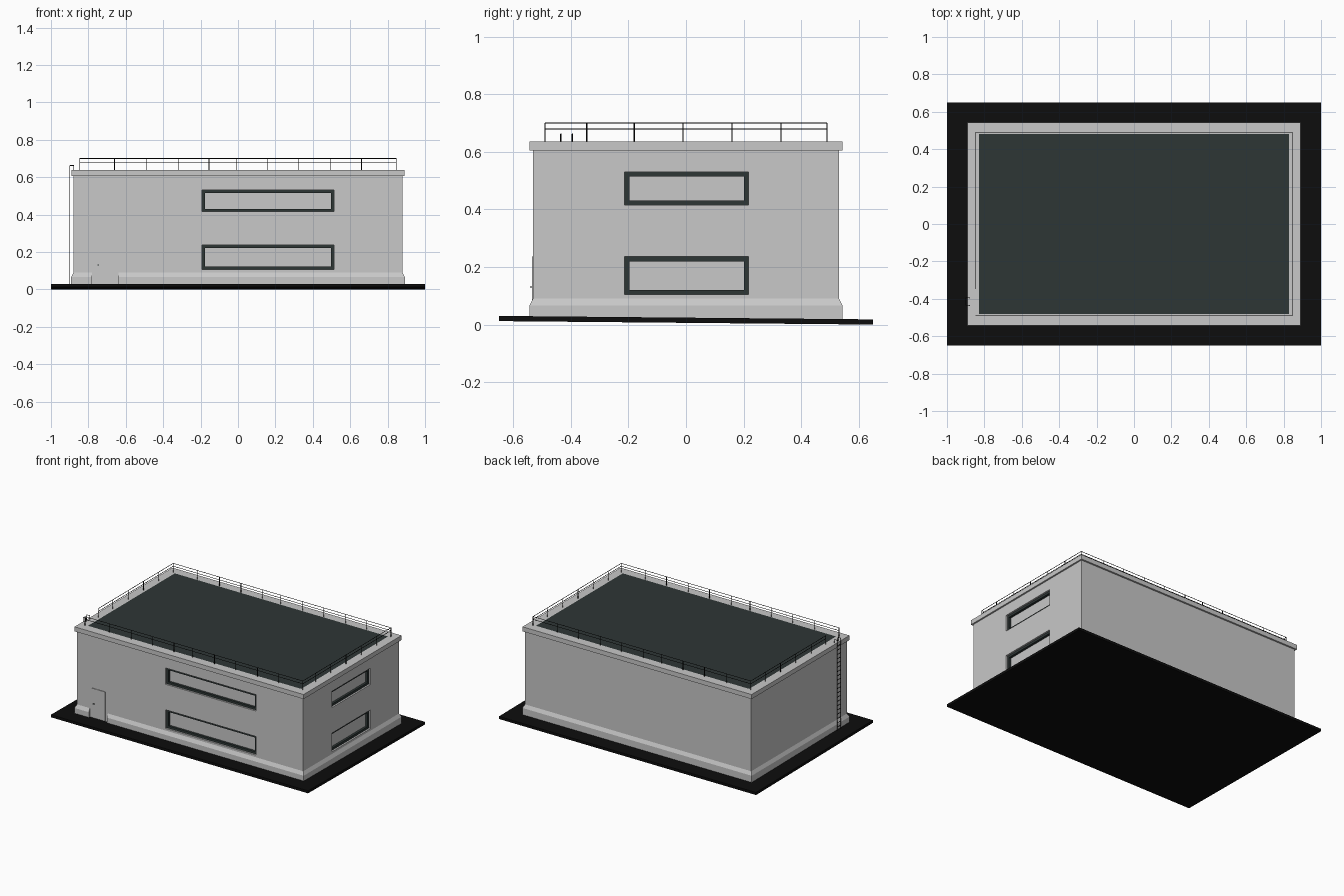
import bpy, bmesh, math
from mathutils import Vector, Matrix

if "Cube" in bpy.data.objects:
    bpy.data.objects.remove(bpy.data.objects["Cube"])


def material(name, rgb):
    m = bpy.data.materials.new(name)
    m.diffuse_color = (*rgb, 1)
    m.use_nodes = True
    m.node_tree.nodes["Principled BSDF"].inputs["Base Color"].default_value = m.diffuse_color
    return m


GREY = material("pale_concrete", (0.58, 0.58, 0.58))
DARK = material("dark_slate", (0.027, 0.037, 0.036))
BLACK = material("black_asphalt", (0.004, 0.004, 0.004))

WX, WY = 0.88, 0.532          # wall half sizes
CX, CY = 0.891, 0.544         # cornice and plinth half sizes


def finish(name, bm, *mats):
    bmesh.ops.recalc_face_normals(bm, faces=bm.faces)
    me = bpy.data.meshes.new(name)
    bm.to_mesh(me)
    bm.free()
    for m in mats:
        me.materials.append(m)
    ob = bpy.data.objects.new(name, me)
    bpy.context.collection.objects.link(ob)
    return ob


def add_box(bm, lo, hi):
    lo, hi = Vector(lo), Vector(hi)
    mat = Matrix.Translation((lo + hi) / 2) @ Matrix.Diagonal((*(hi - lo), 1))
    bmesh.ops.create_cube(bm, size=1, matrix=mat)


def box(name, lo, hi, *mats):
    bm = bmesh.new()
    add_box(bm, lo, hi)
    return finish(name, bm, *mats)


def add_bar(bm, a, b, r=0.002):
    a, b = Vector(a), Vector(b)
    d = b - a
    rot = d.to_track_quat('Z', 'Y').to_matrix().to_4x4()
    bmesh.ops.create_cone(bm, cap_ends=True, segments=6, radius1=r, radius2=r,
                          depth=d.length, matrix=Matrix.Translation((a + b) / 2) @ rot)


# Gently sloping ground slab
slab = box("ground_slab", (-1, -0.65, -0.009), (1, 0.65, 0.009), BLACK)
slab.location.z = 0.015
slab.rotation_euler.x = -math.atan(0.012 / 1.3)

# Walls, with window openings cut into front and right sides
walls = box("walls", (-WX, -WY, 0.015), (WX, WY, 0.606), GREY)
DEPTH = 0.032


def place(side, u, d, z):
    """Point on a facade: u along it, d inwards, z up."""
    return (u, -WY + d, z) if side == "front" else (WX - d, u, z)


def facade_box(bm, side, u0, u1, d0, d1, z0, z1):
    a, b = place(side, u0, d0, z0), place(side, u1, d1, z1)
    add_box(bm, [min(p) for p in zip(a, b)], [max(p) for p in zip(a, b)])


windows = [(s, u0, u1, z0, z1)
           for s, u0, u1 in (("front", -0.192, 0.512), ("right", -0.213, 0.217))
           for z0, z1 in ((0.105, 0.236), (0.415, 0.53))]

bm = bmesh.new()
for s, u0, u1, z0, z1 in windows:
    facade_box(bm, s, u0, u1, -0.05, DEPTH, z0, z1)
cutter = finish("window_cutter", bm, GREY)
cutter.hide_render = True
mod = walls.modifiers.new("openings", 'BOOLEAN')
mod.operation = 'DIFFERENCE'
mod.solver = 'EXACT'
mod.object = cutter
bpy.context.view_layer.objects.active = walls
bpy.ops.object.modifier_apply(modifier="openings")
bpy.data.objects.remove(cutter)

# Dark frames around pale panes, set back in the openings
frames = bmesh.new()
panes = bmesh.new()
F = 0.016
for s, u0, u1, z0, z1 in windows:
    for a, b, c, d in ((u0, u1, z0, z0 + F), (u0, u1, z1 - F, z1),
                       (u0, u0 + F, z0 + F, z1 - F), (u1 - F, u1, z0 + F, z1 - F)):
        facade_box(frames, s, a, b, 0.012, DEPTH, c, d)
    facade_box(panes, s, u0 + F, u1 - F, 0.028, DEPTH, z0 + F, z1 - F)
finish("window_frames", frames, DARK)
finish("window_panes", panes, GREY)

# Plinth: bevelled skirting swept round the walls, interrupted at the door
profile = [(0, 0.015), (0.012, 0.015), (0.012, 0.066), (0, 0.09)]
path = [(-0.64, -WY, 0, -1), (WX, -WY, 1, -1), (WX, WY, 1, 1),
        (-WX, WY, -1, 1), (-WX, -WY, -1, -1), (-0.78, -WY, 0, -1)]
bm = bmesh.new()
rings = [[bm.verts.new((x + nx * o, y + ny * o, z)) for o, z in profile]
         for x, y, nx, ny in path]
for r, q in zip(rings, rings[1:]):
    for i in range(4):
        j = (i + 1) % 4
        bm.faces.new((r[i], q[i], q[j], r[j]))
bm.faces.new(rings[0])
bm.faces.new(rings[-1])
finish("plinth", bm, GREY)

# Cornice with dark roof covering inset in its top
bm = bmesh.new()
add_box(bm, (-CX, -CY, 0.605), (CX, CY, 0.637))
bm.normal_update()
top = [f for f in bm.faces if f.normal.z > 0.9]
bmesh.ops.inset_region(bm, faces=top, thickness=0.087)
for f in top:
    f.material_index = 1
finish("cornice_and_roof", bm, GREY, DARK)

# Door and handle
box("door", (-0.762, -WY - 0.004, 0.033), (-0.658, -WY + 0.01, 0.237), GREY)
box("door_handle", (-0.752, -WY - 0.01, 0.128), (-0.742, -WY, 0.133), DARK)

# Roof railing: posts plus two rails, with a gap at the ladder
RX, RY, Z0, Z1, Z2 = 0.847, 0.49, 0.635, 0.68, 0.70
post_x = [-RX, -0.66, -0.487, -0.32, -0.155, -0.01, 0.16, 0.325, 0.495, 0.66, RX]
post_y = [-0.345, -0.18, -0.01, 0.16, 0.33]
bm = bmesh.new()
spots = [(x, y) for x in post_x for y in (-RY, RY)]
spots += [(x, y) for x in (-RX, RX) for y in post_y]
for x, y in spots:
    add_bar(bm, (x, y, Z0), (x, y, Z2))
corners = [(-RX, -RY), (RX, -RY), (RX, RY), (-RX, RY), (-RX, -0.345)]
for z in (Z1, Z2):
    for a, b in zip(corners, corners[1:]):
        add_bar(bm, (*a, z), (*b, z), 0.0018)
finish("roof_railing", bm, BLACK)

# Ladder on the left side, its rails hooking over the cornice
LX = -0.899
bm = bmesh.new()
for y in (-0.435, -0.395):
    pts = [(LX, y, 0.025), (LX, y, 0.662), (-0.878, y, 0.662), (-0.878, y, 0.635)]
    for a, b in zip(pts, pts[1:]):
        add_bar(bm, a, b, 0.0022)
for i in range(20):
    z = 0.05 + i * 0.03
    add_bar(bm, (LX, -0.435, z), (LX, -0.395, z), 0.0018)
finish("ladder", bm, BLACK)
